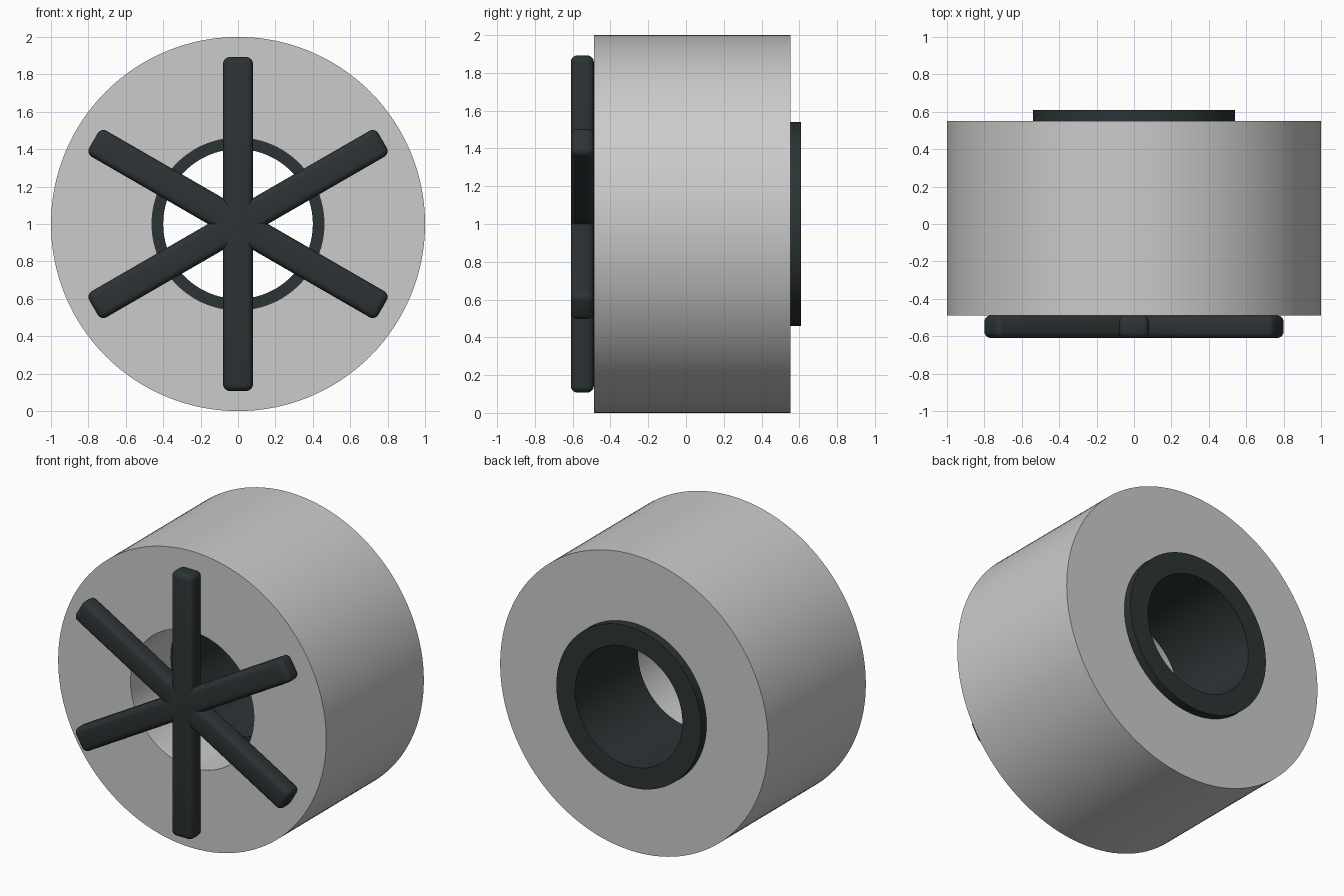
import bpy, bmesh
from math import cos, sin, pi, radians

if "Cube" in bpy.data.objects:
    bpy.data.objects.remove(bpy.data.objects["Cube"])

dark = bpy.data.materials.new("dark_rubber")
dark.diffuse_color = (0.025, 0.033, 0.035, 1)
dark.use_nodes = True
dark.node_tree.nodes["Principled BSDF"].inputs["Base Color"].default_value = dark.diffuse_color
AXIS_Z = 1.0


def finish(name, bm, mat=None):
    bmesh.ops.recalc_face_normals(bm, faces=bm.faces)
    mesh = bpy.data.meshes.new(name)
    bm.to_mesh(mesh)
    bm.free()
    ob = bpy.data.objects.new(name, mesh)
    bpy.context.collection.objects.link(ob)
    ob.location.z = AXIS_Z
    if mat:
        mesh.materials.append(mat)
    bpy.ops.object.select_all(action='DESELECT')
    ob.select_set(True)
    bpy.context.view_layer.objects.active = ob
    bpy.ops.object.shade_smooth_by_angle(angle=radians(35))
    return ob


def tube(name, outer, inner, y0, y1, mat=None, n=128):
    """Hollow cylinder along y, swept from a rectangular profile."""
    bm = bmesh.new()
    profile = [(outer, y0), (outer, y1), (inner, y1), (inner, y0)]
    rings = [[bm.verts.new((r * cos(2 * pi * i / n), y, r * sin(2 * pi * i / n)))
              for i in range(n)] for r, y in profile]
    for a, b in zip(rings, rings[1:] + rings[:1]):
        for i in range(n):
            j = (i + 1) % n
            bm.faces.new((a[i], a[j], b[j], b[i]))
    return finish(name, bm, mat)


def bar(name, angle):
    """Rounded bar through the centre of the front face."""
    bm = bmesh.new()
    bmesh.ops.create_cube(bm, size=1)
    bmesh.ops.scale(bm, vec=(0.16, 0.122, 1.785), verts=bm.verts)
    bmesh.ops.bevel(bm, geom=bm.edges[:], offset=0.035, segments=4,
                    profile=0.5, affect='EDGES')
    ob = finish(name, bm, dark)
    ob.location.y = -0.549
    ob.rotation_euler.y = radians(angle)


# thick main drum with through bore
tube("drum", 1.0, 0.46, -0.488, 0.552)

# dark sleeve set into the back half of the bore
tube("sleeve", 0.54, 0.40, -0.06, 0.61, dark)

# six-pointed star of bars on the front
for k in range(3):
    bar(f"front_bar_{k + 1}", 60 * k)
